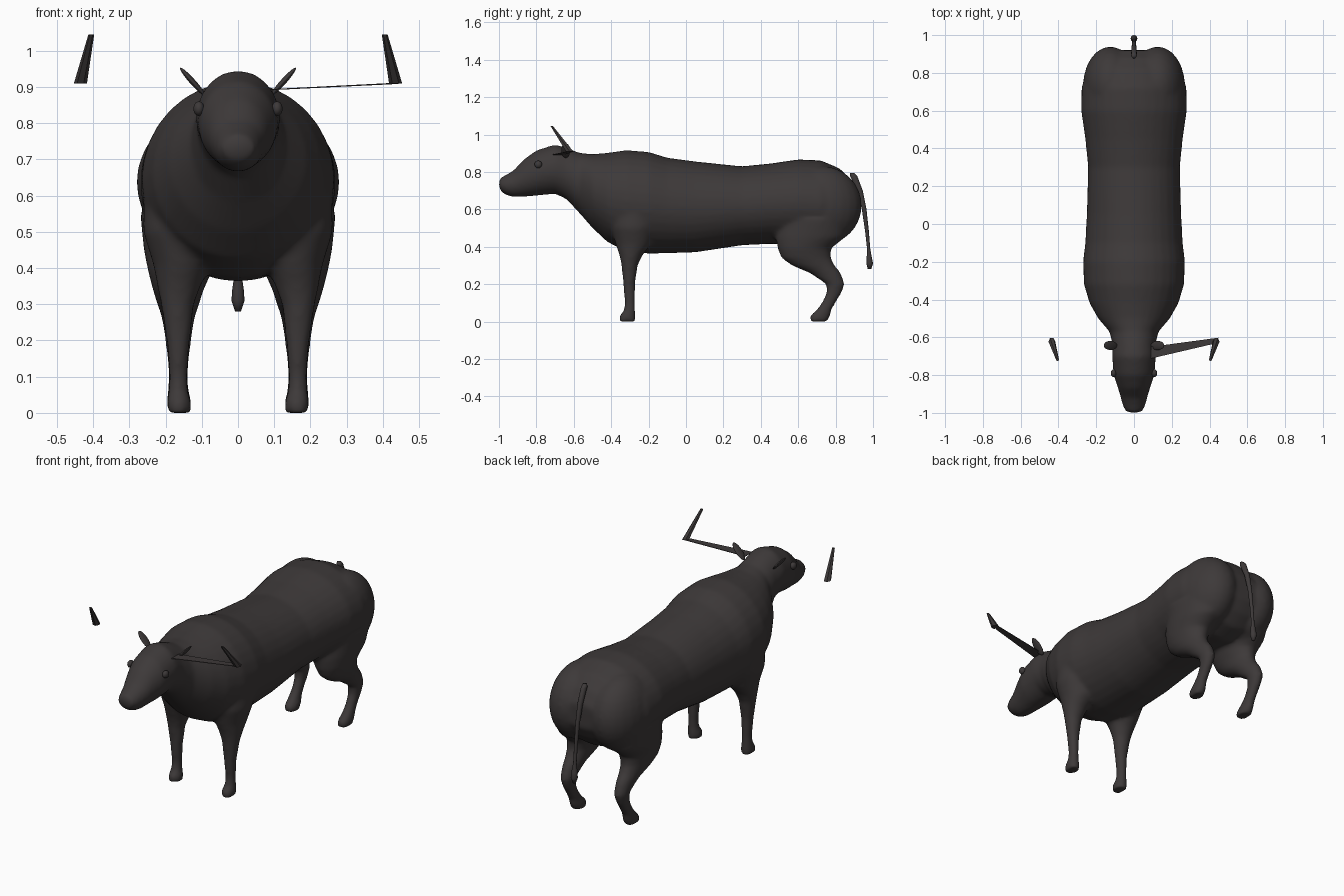
import bpy, bmesh
from math import sin, cos, pi, radians
from mathutils import Vector, Matrix

cube = bpy.data.objects.get("Cube")
if cube:
    bpy.data.objects.remove(cube)


def make_material(name, colour):
    mat = bpy.data.materials.new(name)
    mat.use_nodes = True
    mat.diffuse_color = colour
    shader = mat.node_tree.nodes["Principled BSDF"]
    shader.inputs["Base Color"].default_value = colour
    shader.inputs["Roughness"].default_value = 0.7
    return mat


HIDE = make_material("dark brown hide", (0.047, 0.041, 0.041, 1))


def make_object(name, bm, smooth=True):
    bmesh.ops.recalc_face_normals(bm, faces=bm.faces[:])
    mesh = bpy.data.meshes.new(name)
    bm.to_mesh(mesh)
    bm.free()
    mesh.materials.append(HIDE)
    for poly in mesh.polygons:
        poly.use_smooth = smooth
    obj = bpy.data.objects.new(name, mesh)
    bpy.context.collection.objects.link(obj)
    return obj


def loft(bm, rings, sides=32):
    """Skin elliptical rings, each given as (centre, half axis u, half axis v)."""
    loops = []
    for centre, u, v in rings:
        angles = [2 * pi * i / sides for i in range(sides)]
        loops.append([bm.verts.new(centre + u * cos(a) + v * sin(a)) for a in angles])
    for low, high in zip(loops, loops[1:]):
        for i in range(sides):
            j = (i + 1) % sides
            bm.faces.new((low[i], low[j], high[j], high[i]))
    bm.faces.new(loops[0])
    bm.faces.new(loops[-1])


def upright_ring(y, top, bottom, half_width):
    centre = Vector((0, y, (top + bottom) / 2))
    return centre, Vector((half_width, 0, 0)), Vector((0, 0, (top - bottom) / 2))


def level_ring(x, half_width, z, front, back):
    centre = Vector((x, (front + back) / 2, z))
    return centre, Vector((half_width, 0, 0)), Vector((0, (back - front) / 2, 0))


def ellipsoid(bm, centre, radii, tilt=0):
    matrix = (Matrix.Translation(centre) @ Matrix.Rotation(tilt, 4, "Y")
              @ Matrix.Diagonal((*radii, 1)))
    bmesh.ops.create_uvsphere(bm, u_segments=24, v_segments=16, radius=1, matrix=matrix)


# Torso, neck and head: y, top, bottom, half width
torso = [
    (-1, .755, .72, .02), (-.99, .77, .695, .045), (-.96, .785, .675, .06),
    (-.92, .81, .665, .07), (-.87, .865, .667, .085), (-.8, .915, .673, .108),
    (-.7, .947, .683, .116), (-.64, .93, .655, .113), (-.57, .902, .58, .13),
    (-.5, .895, .5, .19), (-.42, .902, .425, .235), (-.32, .916, .375, .265),
    (-.2, .907, .363, .27), (-.1, .876, .365, .258), (.05, .856, .37, .25),
    (.3, .83, .408, .243), (.45, .845, .415, .258), (.6, .867, .41, .28),
    (.72, .862, .4, .278), (.82, .82, .43, .25), (.88, .76, .49, .21),
    (.92, .69, .56, .13),
]

# Legs: x centre, half width, z, front, back
front_leg = [
    (.15, .11, .62, -.4, -.14), (.155, .107, .5, -.4, -.16),
    (.155, .079, .41, -.375, -.19), (.163, .06, .35, -.355, -.235),
    (.167, .046, .3, -.345, -.258), (.165, .033, .2, -.336, -.272),
    (.165, .025, .1, -.328, -.272), (.165, .028, .06, -.332, -.272),
    (.163, .034, .03, -.357, -.27), (.163, .034, 0, -.358, -.27),
]
hind_leg = [
    (.15, .12, .55, .5, .88), (.155, .105, .45, .48, .85),
    (.16, .088, .39, .49, .775), (.165, .07, .34, .51, .775),
    (.165, .058, .3, .565, .795), (.165, .045, .26, .66, .828),
    (.165, .036, .2, .75, .85), (.165, .03, .15, .75, .83),
    (.165, .027, .1, .725, .8), (.165, .03, .06, .695, .777),
    (.163, .034, .03, .66, .772), (.163, .034, 0, .66, .755),
]

bm = bmesh.new()
loft(bm, [upright_ring(*row) for row in torso])
for side in (-1, 1):
    for leg in (front_leg, hind_leg):
        loft(bm, [level_ring(side * x, *rest) for x, *rest in leg])
    # Rounded haunch on each side of the tail
    ellipsoid(bm, (side * .125, .73, .62), (.145, .21, .21))
body = make_object("body", bm)

# Fuse the parts into one soft skin
fuse = body.modifiers.new("fuse", "REMESH")
fuse.mode = "VOXEL"
fuse.voxel_size = 0.011
fuse.use_smooth_shade = True
soften = body.modifiers.new("soften", "SMOOTH")
soften.factor = 0.5
soften.iterations = 9

# Tail with a tuft at the end
tail = [
    (0, .012, .795, .878, .9), (0, .015, .78, .876, .915), (0, .014, .7, .915, .945),
    (0, .011, .6, .94, .965), (0, .009, .48, .958, .978), (0, .009, .39, .968, .985),
    (0, .016, .34, .966, .994), (0, .018, .31, .964, 1), (0, .008, .28, .972, .99),
]
bm = bmesh.new()
loft(bm, [level_ring(*row) for row in tail], sides=12)
make_object("tail", bm)

for side, label in ((1, "left"), (-1, "right")):
    # Eye
    bm = bmesh.new()
    ellipsoid(bm, (side * .108, -.79, .84), (.015, .02, .02))
    make_object(label + "_eye", bm)

    # Thin leaf shaped ear
    bm = bmesh.new()
    ellipsoid(bm, (side * .125, -.643, .914), (.052, .024, .008), -side * radians(48))
    make_object(label + "_ear", bm)

    # Tapered horn tip
    bm = bmesh.new()
    loft(bm, [level_ring(side * .435, .018, .91, -.645, -.6),
              level_ring(side * .405, .008, 1.045, -.725, -.71)], sides=6)
    make_object(label + "_horn_tip", bm, smooth=False)

# Flat strip joining the left horn tip to the head
bm = bmesh.new()
outline = [(.09, -.65, .891), (.09, -.712, .891), (.42, -.635, .907), (.447, -.602, .909)]
strip = bm.faces.new([bm.verts.new(point) for point in outline])
extruded = bmesh.ops.extrude_face_region(bm, geom=[strip])
for item in extruded["geom"]:
    if isinstance(item, bmesh.types.BMVert):
        item.co.z += 0.003
make_object("left_horn_strip", bm, smooth=False)
